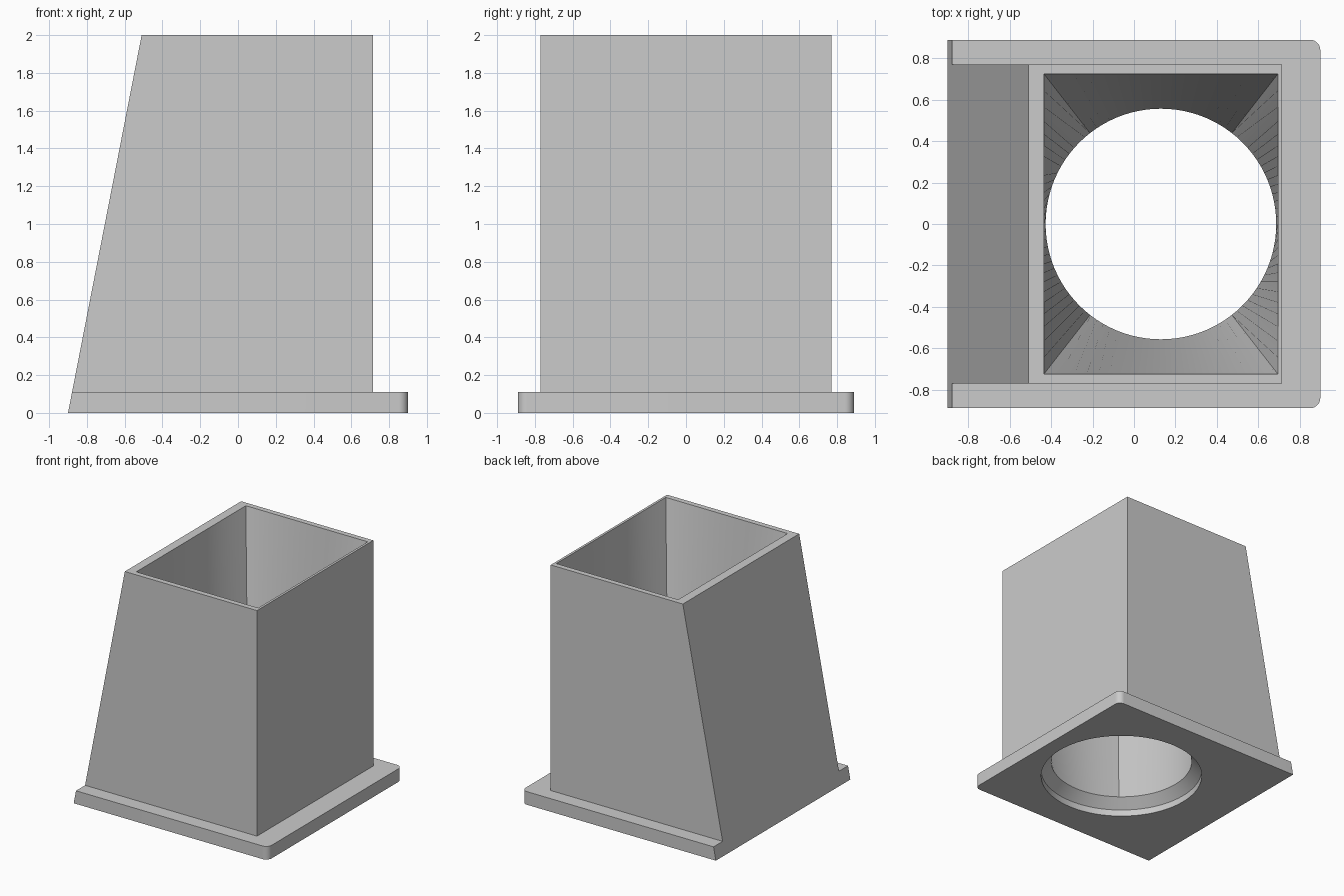
import bpy, bmesh, math

cube = bpy.data.objects.get("Cube")
if cube:
    bpy.data.objects.remove(cube, do_unlink=True)

grey = bpy.data.materials.new("plain grey")
grey.use_nodes = True
grey.diffuse_color = (0.6, 0.6, 0.6, 1)
grey.node_tree.nodes["Principled BSDF"].inputs["Base Color"].default_value = (0.6, 0.6, 0.6, 1)


def loft(name, rings):
    """Closed solid skinned through rings of equal point count."""
    bm = bmesh.new()
    loops = [[bm.verts.new(p) for p in ring] for ring in rings]
    n = len(loops[0])
    for low, high in zip(loops, loops[1:]):
        for i in range(n):
            j = (i + 1) % n
            bm.faces.new((low[i], low[j], high[j], high[i]))
    bm.faces.new(loops[0][::-1])
    bm.faces.new(loops[-1])
    bmesh.ops.recalc_face_normals(bm, faces=bm.faces)
    mesh = bpy.data.meshes.new(name)
    bm.to_mesh(mesh)
    bm.free()
    mesh.materials.append(grey)
    obj = bpy.data.objects.new(name, mesh)
    bpy.context.collection.objects.link(obj)
    return obj


def prism(name, outline, z0, z1):
    return loft(name, [[(x, y, z) for x, y in outline] for z in (z0, z1)])


def combine(target, tool, operation):
    mod = target.modifiers.new(operation.lower(), 'BOOLEAN')
    mod.object, mod.operation, mod.solver = tool, operation, 'EXACT'
    tool.hide_render = True
    bpy.context.view_layer.objects.active = target
    bpy.ops.object.modifier_apply(modifier=mod.name)
    bpy.data.objects.remove(tool, do_unlink=True)


# Flange with two rounded corners on the +x side
R, FX, FY = 0.05, 0.9, 0.89
outline = [(-1.2, -FY)]
for sign, start in ((-1, -90), (1, 0)):
    for k in range(9):
        a = math.radians(start + k * 90 / 8)
        outline.append((FX - R + R * math.cos(a), sign * (FY - R) + R * math.sin(a)))
outline.append((-1.2, FY))
housing = prism("flanged_housing", outline, 0, 0.11)

# Upright body
body = prism("body", [(-1.1, -0.77), (0.715, -0.77), (0.715, 0.77), (-1.1, 0.77)], 0.05, 2)
combine(housing, body, 'UNION')

# Sloping side, cut through body and flange together
slope = 0.39 / 2
wedge = loft("slope_cutter", [
    [(-2, y, z0), (-0.9 + slope * z0, y, z0), (-0.9 + slope * z1, y, z1), (-2, y, z1)]
    for y in (-1.5, 1.5) for z0, z1 in [(-0.5, 2.5)]])
combine(housing, wedge, 'DIFFERENCE')

# Bore: round recess and chamfer below, blending to a rectangle at the top
CX, HX, HY = 0.13, 0.565, 0.725
corner = math.atan2(HY, HX)
angles = sorted([i * math.tau / 96 for i in range(96)]
                + [corner, math.pi - corner, math.pi + corner, math.tau - corner])


def circle(r, z):
    return [(CX + r * math.cos(a), r * math.sin(a), z) for a in angles]


def rectangle(z):
    points = []
    for a in angles:
        c, s = math.cos(a), math.sin(a)
        t = 1 / max(abs(c) / HX, abs(s) / HY)
        points.append((CX + t * c, t * s, z))
    return points


bore = loft("bore_cutter", [circle(0.637, -0.1), circle(0.637, 0.055),
                            circle(0.557, 0.13), rectangle(2), rectangle(2.1)])
combine(housing, bore, 'DIFFERENCE')

# Smooth bore and rounded corners, crisp edges elsewhere
bpy.ops.object.select_all(action='DESELECT')
housing.select_set(True)
bpy.context.view_layer.objects.active = housing
bpy.ops.object.shade_smooth_by_angle(angle=math.radians(30))
